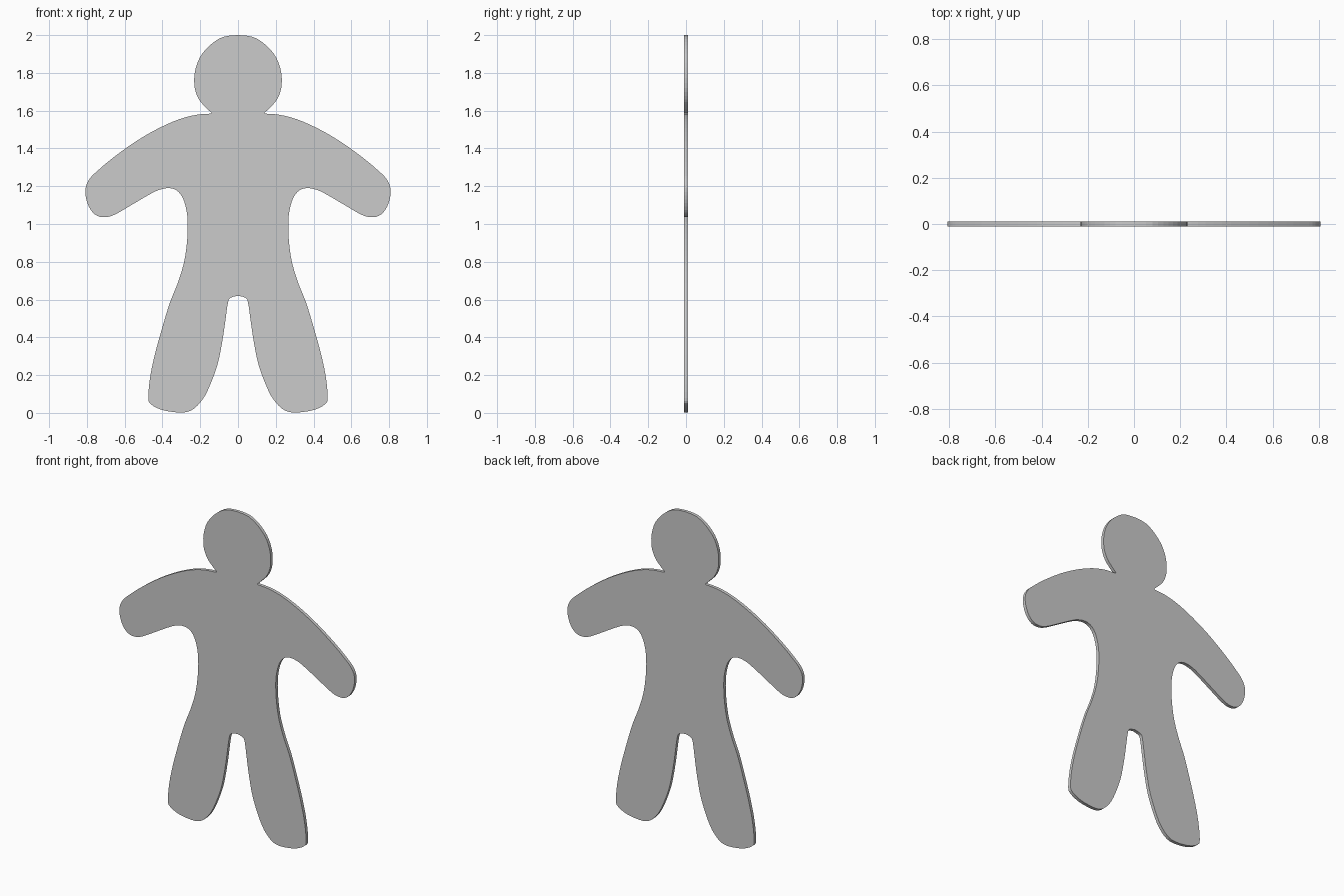
import bpy, bmesh
from mathutils import Vector

if "Cube" in bpy.data.objects:
    bpy.data.objects.remove(bpy.data.objects["Cube"])

HALF_THICKNESS = 0.01

# Right half of the outline (x, z): head, then body from neck to crotch
HEAD = [(0, 2.0), (0.08, 1.99), (0.15, 1.945), (0.203, 1.88), (0.229, 1.80),
        (0.229, 1.72), (0.207, 1.66), (0.175, 1.622), (0.14, 1.588)]
BODY = [(0.147, 1.584), (0.22, 1.578), (0.31, 1.555), (0.42, 1.507), (0.54, 1.438),
        (0.66, 1.352), (0.74, 1.285), (0.785, 1.24), (0.807, 1.19), (0.803, 1.13),
        (0.78, 1.075), (0.745, 1.043), (0.70, 1.036), (0.65, 1.051), (0.57, 1.097),
        (0.48, 1.15), (0.42, 1.18), (0.36, 1.19), (0.315, 1.17), (0.285, 1.12),
        (0.268, 1.04), (0.267, 0.95), (0.275, 0.86), (0.29, 0.78), (0.32, 0.685),
        (0.36, 0.585), (0.40, 0.455), (0.44, 0.31), (0.465, 0.19), (0.475, 0.08),
        (0.46, 0.045), (0.40, 0.015), (0.31, 0.002), (0.25, 0.012), (0.20, 0.055),
        (0.16, 0.12), (0.11, 0.25), (0.083, 0.38), (0.068, 0.48), (0.053, 0.585),
        (0.038, 0.61), (0, 0.62)]


def smooth_path(points, steps=3):
    """Catmull-Rom spline through the points."""
    p = [Vector(q) for q in points]
    p = [p[0]] + p + [p[-1]]
    out = []
    for a, b, c, d in zip(p, p[1:], p[2:], p[3:]):
        for i in range(steps):
            t = i / steps
            out.append(0.5 * (2 * b + (c - a) * t + (2 * a - 5 * b + 4 * c - d) * t ** 2
                              + (3 * b - a - 3 * c + d) * t ** 3))
    return out + [p[-1]]


# Full outline by mirroring the right half
right = smooth_path(HEAD) + smooth_path(BODY)
left = [Vector((-v.x, v.y)) for v in reversed(right[1:-1])]

# Flat plate with thickness
bm = bmesh.new()
front = bm.faces.new([bm.verts.new((v.x, -HALF_THICKNESS, max(v.y, 0))) for v in right + left])
result = bmesh.ops.extrude_face_region(bm, geom=[front], use_keep_orig=True)
moved = [g for g in result["geom"] if isinstance(g, bmesh.types.BMVert)]
bmesh.ops.translate(bm, verts=moved, vec=(0, 2 * HALF_THICKNESS, 0))
bmesh.ops.recalc_face_normals(bm, faces=bm.faces)
bmesh.ops.triangulate(bm, faces=[f for f in bm.faces if len(f.verts) > 4])
mesh = bpy.data.meshes.new("figure_cutout")
bm.to_mesh(mesh)
bm.free()
figure = bpy.data.objects.new("figure_cutout", mesh)
bpy.context.collection.objects.link(figure)
